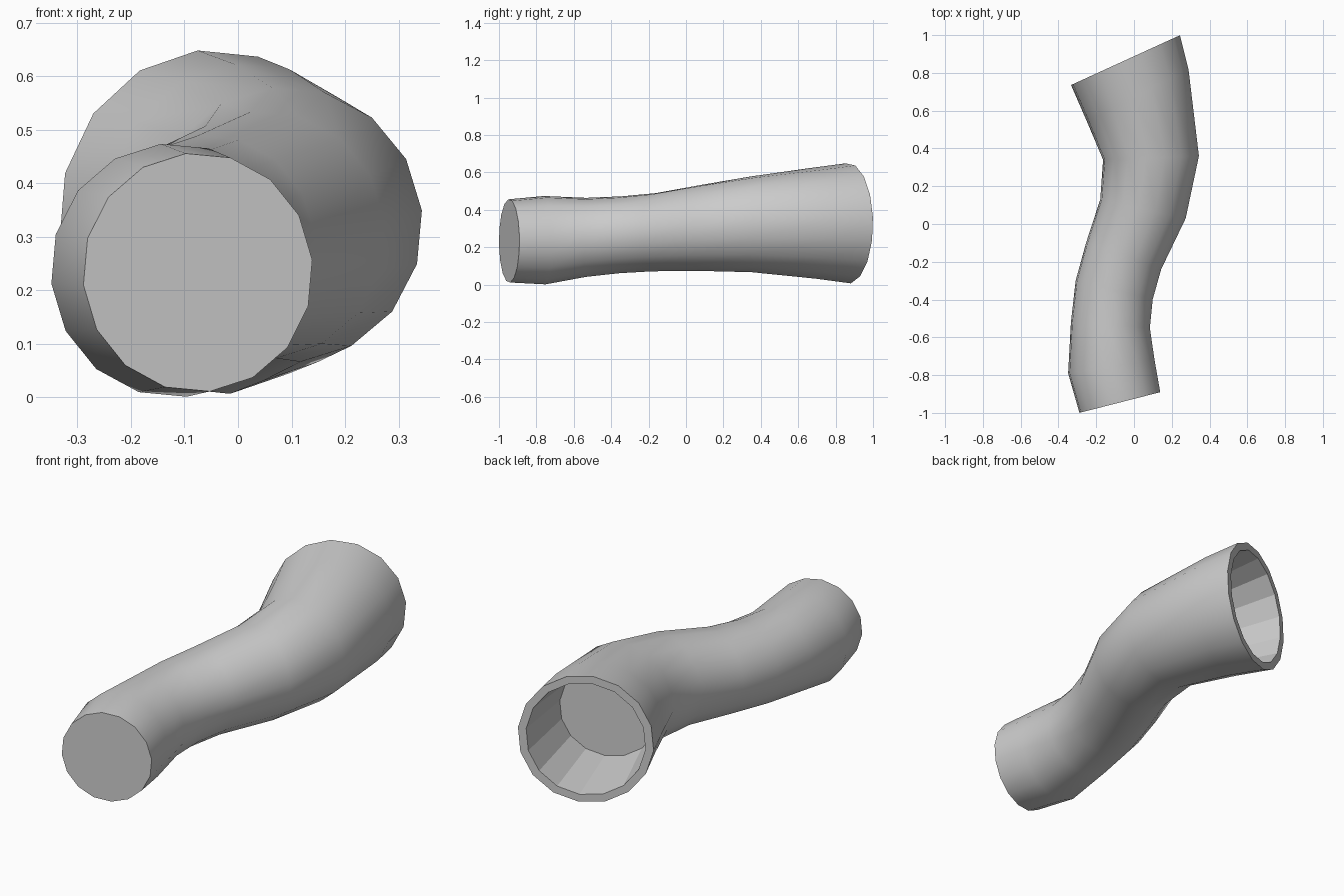
import bpy, bmesh
from math import sin, cos, radians, tau

cube = bpy.data.objects.get("Cube")
if cube:
    bpy.data.objects.remove(cube, do_unlink=True)

SIDES = 16
TWIST = radians(6)

grey = bpy.data.materials.new("plain_grey")
grey.use_nodes = True
colour = (0.6, 0.6, 0.6, 1)
grey.diffuse_color = colour
grey.node_tree.nodes["Principled BSDF"].inputs["Base Color"].default_value = colour

# Cross-sections from front to back:
# left edge x, y, right edge x, y, bottom z, top z
SECTIONS = [
    (-0.29, -1.00, 0.14, -0.89, 0.01, 0.457),
    (-0.35, -0.79, 0.11, -0.72, 0.00, 0.475),
    (-0.335, -0.52, 0.085, -0.55, 0.04, 0.465),
    (-0.31, -0.30, 0.10, -0.40, 0.06, 0.473),
    (-0.255, -0.10, 0.145, -0.24, 0.07, 0.49),
    (-0.18, 0.13, 0.275, 0.03, 0.072, 0.535),
    (-0.165, 0.34, 0.345, 0.36, 0.065, 0.58),
    (-0.25, 0.54, 0.29, 0.82, 0.03, 0.625),
    (-0.335, 0.735, 0.245, 1.00, 0.005, 0.65),
]
# Recess: inner lip, then floor
RECESS = [
    (-0.30, 0.751, 0.21, 0.984, 0.043, 0.612),
    (-0.16, 0.432, 0.27, 0.628, 0.085, 0.56),
]


def add_ring(bm, section):
    """Elliptical ring standing between a left and a right edge point."""
    lx, ly, rx, ry, low, high = section
    ring = []
    for i in range(SIDES):
        a = tau * i / SIDES + TWIST
        c = cos(a) / 2
        ring.append(bm.verts.new(((lx + rx) / 2 + (rx - lx) * c,
                                  (ly + ry) / 2 + (ry - ly) * c,
                                  (low + high) / 2 + (high - low) * sin(a) / 2)))
    return ring


def bridge(bm, a, b, smooth):
    for i in range(SIDES):
        j = (i + 1) % SIDES
        face = bm.faces.new((a[i], a[j], b[j], b[i]))
        face.smooth = smooth


bm = bmesh.new()
outer = [add_ring(bm, s) for s in SECTIONS]
inner = [add_ring(bm, s) for s in RECESS]

# Curved sleeve, rim and recess wall
for a, b in zip(outer, outer[1:]):
    bridge(bm, a, b, True)
bridge(bm, outer[-1], inner[0], False)
bridge(bm, inner[0], inner[1], False)

# Closed front end and recess floor
bm.faces.new(outer[0])
bm.faces.new(inner[-1])
bmesh.ops.recalc_face_normals(bm, faces=bm.faces)

mesh = bpy.data.meshes.new("curved_sleeve")
bm.to_mesh(mesh)
bm.free()
mesh.materials.append(grey)
sleeve = bpy.data.objects.new("curved_sleeve", mesh)
bpy.context.collection.objects.link(sleeve)
